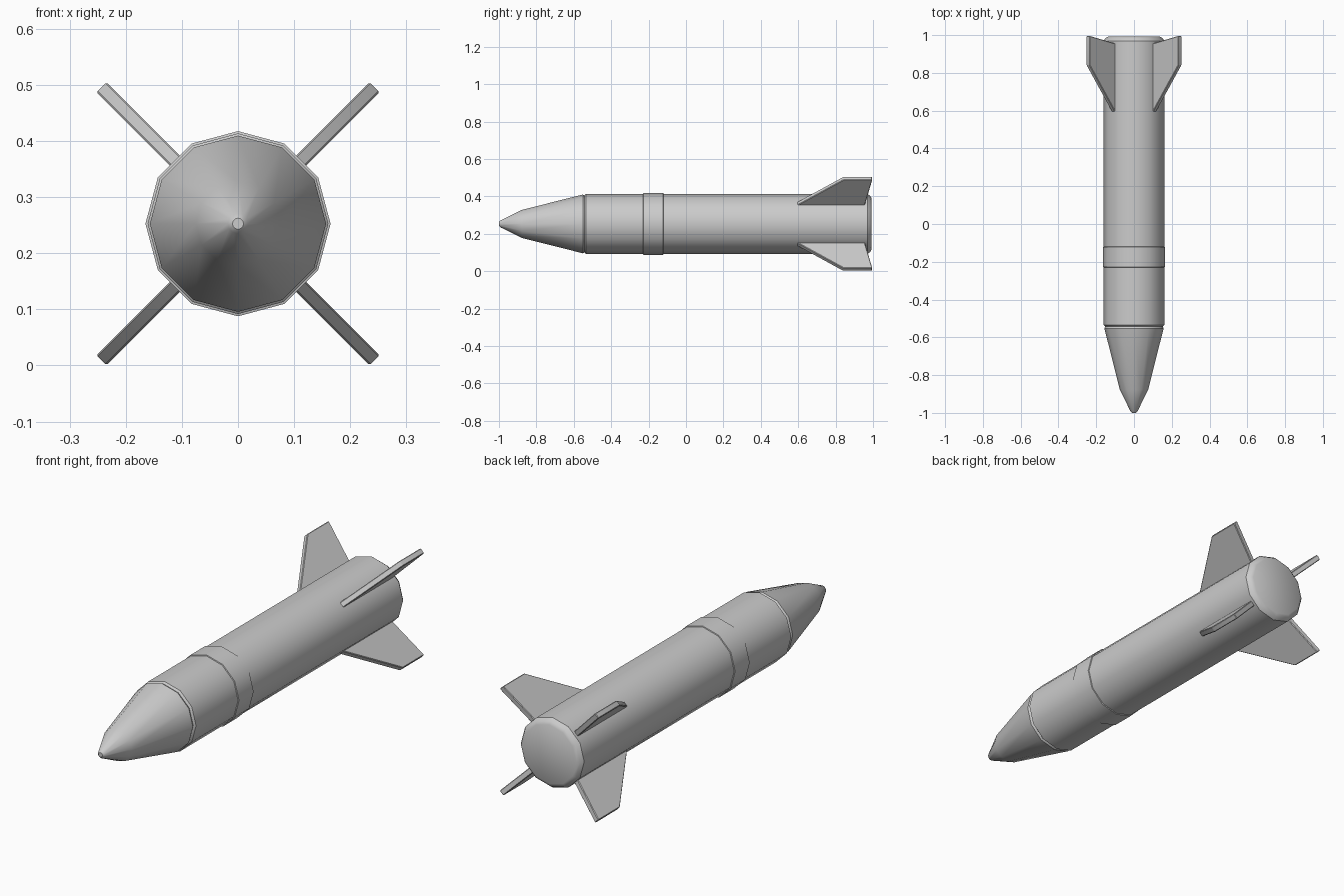
import bpy, bmesh, math
from mathutils import Matrix

if "Cube" in bpy.data.objects:
    bpy.data.objects.remove(bpy.data.objects["Cube"])

CZ = 0.2525   # height of the rocket axis
SIDES = 12


def finish(name, bm, angle):
    bmesh.ops.recalc_face_normals(bm, faces=bm.faces[:])
    me = bpy.data.meshes.new(name)
    bm.to_mesh(me)
    bm.free()
    ob = bpy.data.objects.new(name, me)
    bpy.context.collection.objects.link(ob)
    bpy.ops.object.select_all(action='DESELECT')
    ob.select_set(True)
    bpy.context.view_layer.objects.active = ob
    bpy.ops.object.shade_smooth_by_angle(angle=math.radians(angle))
    return ob


def turned(name, profile, angle=35):
    """Closed 12-sided solid around the y axis from (y, radius) pairs."""
    bm = bmesh.new()
    rings = []
    for y, r in profile:
        rings.append([bm.verts.new((r * math.cos(2 * math.pi * i / SIDES), y,
                                    CZ + r * math.sin(2 * math.pi * i / SIDES)))
                      for i in range(SIDES)])
    for a, b in zip(rings, rings[1:]):
        for i in range(SIDES):
            j = (i + 1) % SIDES
            bm.faces.new((a[i], a[j], b[j], b[i]))
    bm.faces.new(rings[0])
    bm.faces.new(rings[-1])
    return finish(name, bm, angle)


# Main tube with chamfered ends
turned("body", [(-0.543, 0.152), (-0.535, 0.161), (0.97, 0.161),
                (0.985, 0.150), (0.993, 0.136)])

# Pointed nose with a small blunt tip
turned("nose_cone", [(-1.0, 0.010), (-0.993, 0.018), (-0.877, 0.075),
                     (-0.552, 0.157), (-0.542, 0.152)])

# Raised band around the tube
turned("band", [(-0.23, 0.160), (-0.228, 0.165), (-0.122, 0.165), (-0.12, 0.160)])

# Four swept fins on the diagonals
FIN = [(0.57, 0.135), (0.84, 0.344), (0.996, 0.344), (0.952, 0.135)]  # (y, radius)
HALF = 0.0128
for k, name in enumerate(["upper_right", "upper_left", "lower_left", "lower_right"]):
    bm = bmesh.new()
    face = bm.faces.new([bm.verts.new((r, y, -HALF)) for y, r in FIN])
    ext = bmesh.ops.extrude_face_region(bm, geom=[face])
    top = [v for v in ext["geom"] if isinstance(v, bmesh.types.BMVert)]
    bmesh.ops.translate(bm, verts=top, vec=(0, 0, 2 * HALF))
    bmesh.ops.bevel(bm, geom=bm.edges[:], offset=0.003, segments=1, affect='EDGES')
    turn = Matrix.Rotation(-math.radians(45 + 90 * k), 4, 'Y')
    bmesh.ops.transform(bm, matrix=Matrix.Translation((0, 0, CZ)) @ turn, verts=bm.verts[:])
    finish("fin_" + name, bm, 30)
